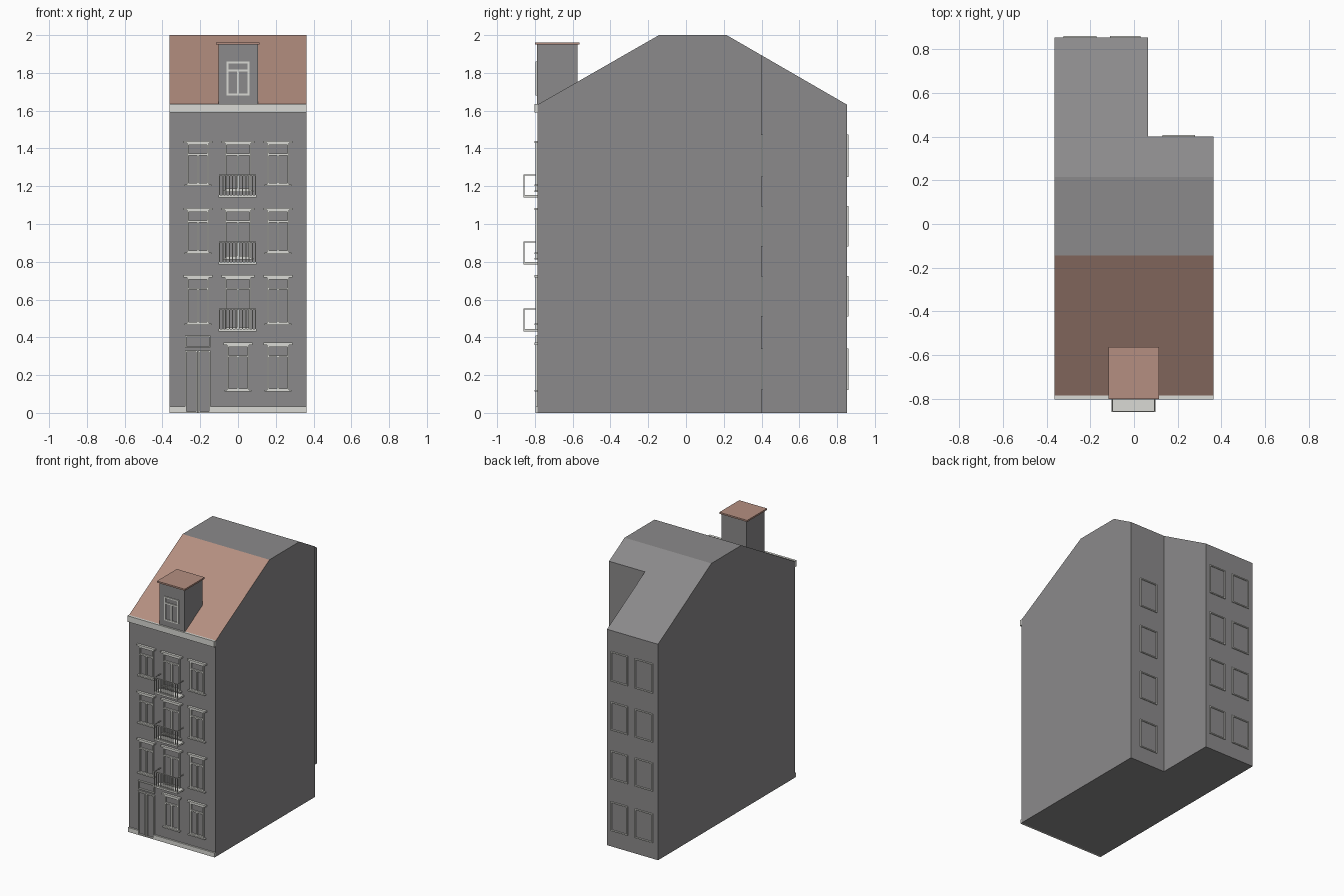
import bpy, bmesh

if "Cube" in bpy.data.objects:
    bpy.data.objects.remove(bpy.data.objects["Cube"])


def material(name, rgb):
    m = bpy.data.materials.new(name)
    m.diffuse_color = (*rgb, 1)
    m.use_nodes = True
    m.node_tree.nodes["Principled BSDF"].inputs["Base Color"].default_value = m.diffuse_color
    return m


GREY = material("wall_grey", (0.26, 0.255, 0.258))
TILE = material("roof_terracotta", (0.46, 0.275, 0.22))
TRIM = material("trim_stone", (0.70, 0.70, 0.66))

HALF = 0.363                                # half the width of the house
FRONT, BACK, RECESS = -0.785, 0.852, 0.40   # wall planes in y
WING = 0.063                                # right side of the rear wing


def add_box(bm, x, y, z):
    """Box from three (low, high) ranges."""
    v = [bm.verts.new((a, b, c)) for a in x for b in y for c in z]
    for f in ((0, 1, 3, 2), (4, 6, 7, 5), (0, 4, 5, 1),
              (2, 3, 7, 6), (0, 2, 6, 4), (1, 5, 7, 3)):
        bm.faces.new([v[i] for i in f])


def finish(bm, name, *mats):
    bmesh.ops.recalc_face_normals(bm, faces=bm.faces[:])
    me = bpy.data.meshes.new(name)
    bm.to_mesh(me)
    bm.free()
    ob = bpy.data.objects.new(name, me)
    bpy.context.collection.objects.link(ob)
    for m in mats:
        me.materials.append(m)
    return ob


def boxes(name, mat, *items):
    bm = bmesh.new()
    for x, y, z in items:
        add_box(bm, x, y, z)
    return finish(bm, name, mat)


def prism(name, profile, x0, x1, *mats):
    """Extrude a (y, z) profile along x."""
    bm = bmesh.new()
    face = bm.faces.new([bm.verts.new((x0, y, z)) for y, z in profile])
    ext = bmesh.ops.extrude_face_region(bm, geom=[face])["geom"]
    moved = [g for g in ext if isinstance(g, bmesh.types.BMVert)]
    bmesh.ops.translate(bm, verts=moved, vec=(x1 - x0, 0, 0))
    return finish(bm, name, *mats)


def frame_parts(x0, x1, z0, z1, y, t=0.01):
    """Four bars around an opening."""
    return [((x0, x0 + t), y, (z0, z1)), ((x1 - t, x1), y, (z0, z1)),
            ((x0 + t, x1 - t), y, (z0, z0 + t)),
            ((x0 + t, x1 - t), y, (z1 - t, z1))]


def front_window(name, cx, half, z0, z1, hood=True):
    y = (FRONT - 0.012, FRONT)
    bar = z1 - 0.055 if hood else z1 - 0.043
    parts = frame_parts(cx - half, cx + half, z0, z1, y)
    parts += [((cx - half + 0.01, cx + half - 0.01), y, (bar - 0.01, bar)),
              ((cx - 0.005, cx + 0.005), y, (z0 + 0.01, bar - 0.01))]
    if hood:                                # hood moulding and sill
        yo = (FRONT - 0.018, FRONT)
        parts += [((cx - half - 0.018, cx + half + 0.018), yo, (z1, z1 + 0.012)),
                  ((cx - half - 0.012, cx + half + 0.012), yo, (z0 - 0.008, z0))]
    boxes(name, TRIM, *parts)


# house body with sloped roofs, rear corner cut away beside the wing
body = prism("house_body", [(FRONT, 0), (FRONT, 1.632), (-0.143, 2.0),
                            (0.215, 2.0), (BACK, 1.632), (BACK, 0)],
             -HALF, HALF, GREY, TILE)
cutter = boxes("corner_cutter", GREY, ((WING, 0.6), (RECESS, 1.2), (-0.5, 2.5)))
cutter.hide_render = True
mod = body.modifiers.new("corner", "BOOLEAN")
mod.operation, mod.solver, mod.object = "DIFFERENCE", "EXACT", cutter
bpy.context.view_layer.objects.active = body
bpy.ops.object.modifier_apply(modifier=mod.name)
bpy.data.objects.remove(cutter)
for p in body.data.polygons:                # tiled front slope only
    p.material_index = int(p.normal.y < -0.1 and p.normal.z > 0.1)

# cornice and plinth
boxes("cornice", TRIM, ((-HALF, HALF), (FRONT - 0.018, FRONT), (1.59, 1.635)))
boxes("plinth", TRIM,
      ((-HALF, -0.28), (FRONT - 0.012, FRONT), (0, 0.033)),
      ((-0.145, HALF), (FRONT - 0.012, FRONT), (0, 0.033)))

# dormer with overhanging flat roof
prism("dormer", [(FRONT - 0.005, 1.635), (FRONT - 0.005, 1.95),
                 (-0.575, 1.95), (-0.575, 1.74), (FRONT + 0.01, 1.62)],
      -0.104, 0.106, GREY)
boxes("dormer_roof", TILE, ((-0.117, 0.115), (-0.80, -0.563), (1.95, 1.962)))
front_window("dormer_window", 0, 0.06, 1.68, 1.86, hood=False)

# front windows on the upper floors, with a balcony in the middle
for floor, (z0, z1) in enumerate([(0.472, 0.717), (0.85, 1.073), (1.208, 1.428)], 1):
    front_window(f"left_window_{floor}", -0.212, 0.059, z0, z1)
    front_window(f"middle_window_{floor}", 0, 0.07, z0 - 0.03, z1)
    front_window(f"right_window_{floor}", 0.212, 0.059, z0, z1)

    base = (0.43, 0.785, 1.14)[floor - 1]
    top = base + 0.122
    boxes(f"balcony_slab_{floor}", TRIM,
          ((-0.102, 0.098), (-0.86, FRONT), (base, base + 0.013)))
    rail = [((-0.1, 0.096), (-0.86, -0.855), (top - 0.005, top))]
    for x in (-0.1, 0.091):                 # side rails
        rail.append(((x, x + 0.005), (-0.855, FRONT), (top - 0.005, top)))
    for i in range(12):                     # balusters
        x = -0.1 + i * 0.191 / 11
        rail.append(((x, x + 0.005), (-0.86, -0.855), (base + 0.013, top - 0.005)))
    boxes(f"balcony_railing_{floor}", TRIM, *rail)

# ground floor windows and double door with a panel above
front_window("ground_window_middle", 0, 0.059, 0.12, 0.36)
front_window("ground_window_right", 0.212, 0.059, 0.12, 0.36)
yd = (FRONT - 0.012, FRONT)
boxes("front_door_frame", TRIM,
      *frame_parts(-0.28, -0.2145, 0, 0.33, yd, 0.008),
      *frame_parts(-0.2105, -0.145, 0, 0.33, yd, 0.008),
      *frame_parts(-0.28, -0.145, 0.345, 0.41, yd, 0.007))

# plain window frames on the rear walls
for row, (z0, z1) in enumerate([(0.12, 0.34), (0.51, 0.725), (0.88, 1.095), (1.25, 1.475)], 1):
    for name, x0, x1, wall in (("wing_window_inner", -0.11, 0.03, BACK),
                               ("wing_window_outer", -0.322, -0.172, BACK),
                               ("recess_window", 0.13, 0.28, RECESS)):
        boxes(f"{name}_{row}", TRIM,
              *frame_parts(x0, x1, z0, z1, (wall, wall + 0.008), 0.008))
